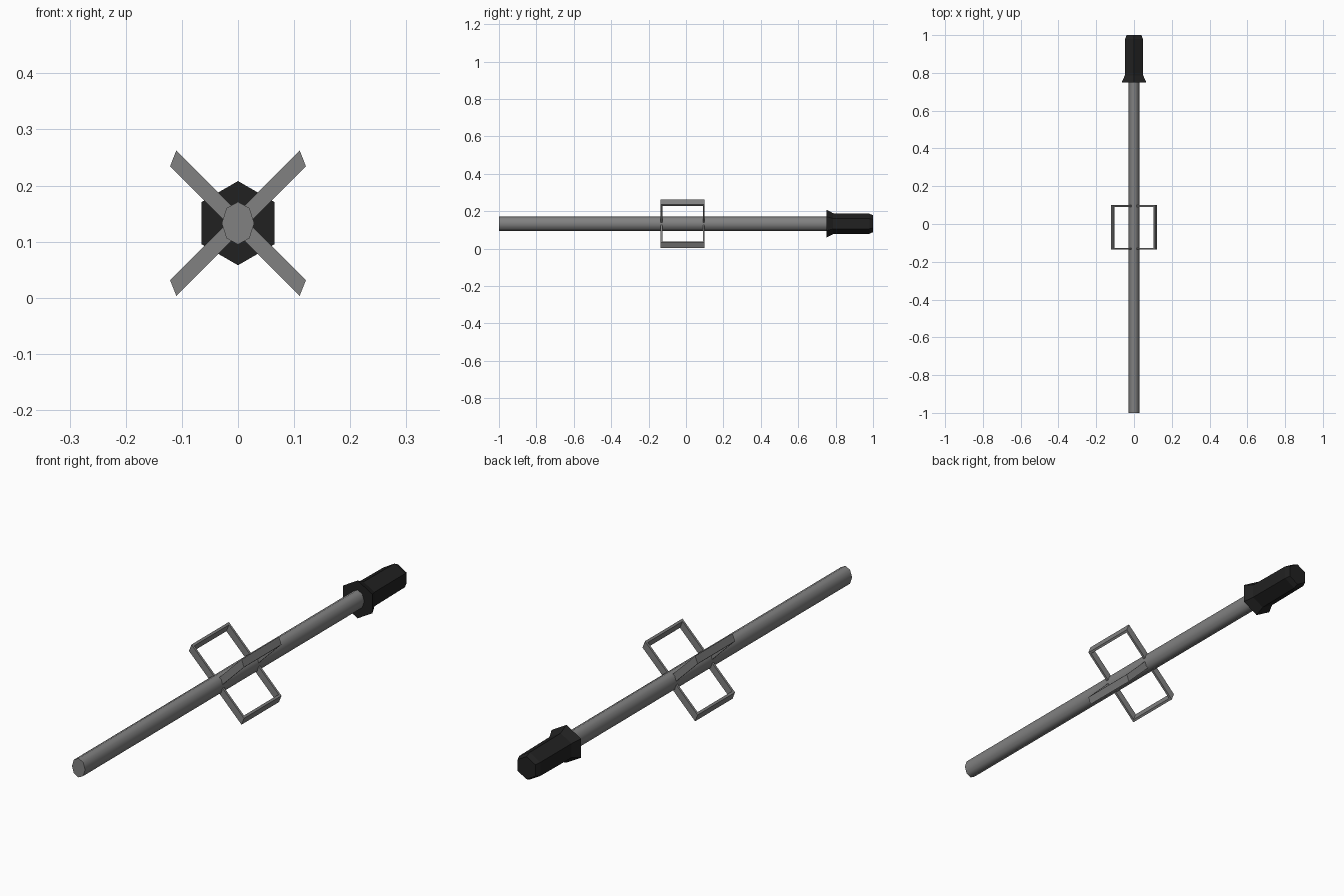
import bpy, bmesh, math
from mathutils import Vector

if "Cube" in bpy.data.objects:
    bpy.data.objects.remove(bpy.data.objects["Cube"])

CZ = 0.133  # height of the long axis


def finish(bm, name, color, smooth=False):
    bmesh.ops.recalc_face_normals(bm, faces=bm.faces)
    me = bpy.data.meshes.new(name)
    bm.to_mesh(me)
    bm.free()
    ob = bpy.data.objects.new(name, me)
    bpy.context.collection.objects.link(ob)
    mat = bpy.data.materials.new(name + "_mat")
    mat.diffuse_color = color
    mat.use_nodes = True
    mat.node_tree.nodes["Principled BSDF"].inputs["Base Color"].default_value = mat.diffuse_color
    me.materials.append(mat)
    if smooth:
        bpy.context.view_layer.objects.active = ob
        ob.select_set(True)
        bpy.ops.object.shade_smooth_by_angle(angle=math.radians(62))
        ob.select_set(False)
    return ob


def loft(name, sides, stations, color, smooth=False):
    """Capped prism along y; stations are (y, x radius, z radius)."""
    bm = bmesh.new()
    rings = []
    for y, rx, rz in stations:
        rings.append([bm.verts.new((rx * math.sin(a), y, CZ + rz * math.cos(a)))
                      for a in (2 * math.pi * i / sides for i in range(sides))])
    for r, s in zip(rings, rings[1:]):
        for i in range(sides):
            j = (i + 1) % sides
            bm.faces.new((r[i], r[j], s[j], s[i]))
    bm.faces.new(rings[0])
    bm.faces.new(rings[-1])
    return finish(bm, name, color, smooth)


def frame(name, side, color):
    """Rectangular band crossing the shaft on one diagonal."""
    bm = bmesh.new()
    d = Vector((0.1155 * side, 0, 0.1155))      # half diagonal
    w = Vector((-0.0055 * side, 0, 0.014))      # half band width
    t = 0.009                                   # band thickness
    y0, y1 = -0.135, 0.1
    loops = []
    for inset, k in ((0, 1), (0, -1), (t, -1), (t, 1)):
        s = 1 - inset / d.length
        corners = ((-s, y0 + inset), (s, y0 + inset), (s, y1 - inset), (-s, y1 - inset))
        loops.append([bm.verts.new(d * u + w * k + Vector((0, y, CZ))) for u, y in corners])
    for n in range(4):
        a, b = loops[n], loops[(n + 1) % 4]
        for i in range(4):
            j = (i + 1) % 4
            bm.faces.new((a[i], a[j], b[j], b[i]))
    return finish(bm, name, color)


GREY = (0.22, 0.22, 0.22, 1)
BLACK = (0.015, 0.015, 0.015, 1)

# Long shaft
loft("shaft", 8, [(-1, 0.029, 0.038), (0.76, 0.029, 0.038)], GREY, smooth=True)

# Hexagonal grip with flared collar and chamfered end
loft("grip", 6, [(0.75, 0.075, 0.075), (0.787, 0.056, 0.056),
                 (0.98, 0.054, 0.054), (1.0, 0.045, 0.045)], BLACK)

# Two crossed frames
for label, side in (("frame_a", 1), ("frame_b", -1)):
    frame(label, side, GREY)
